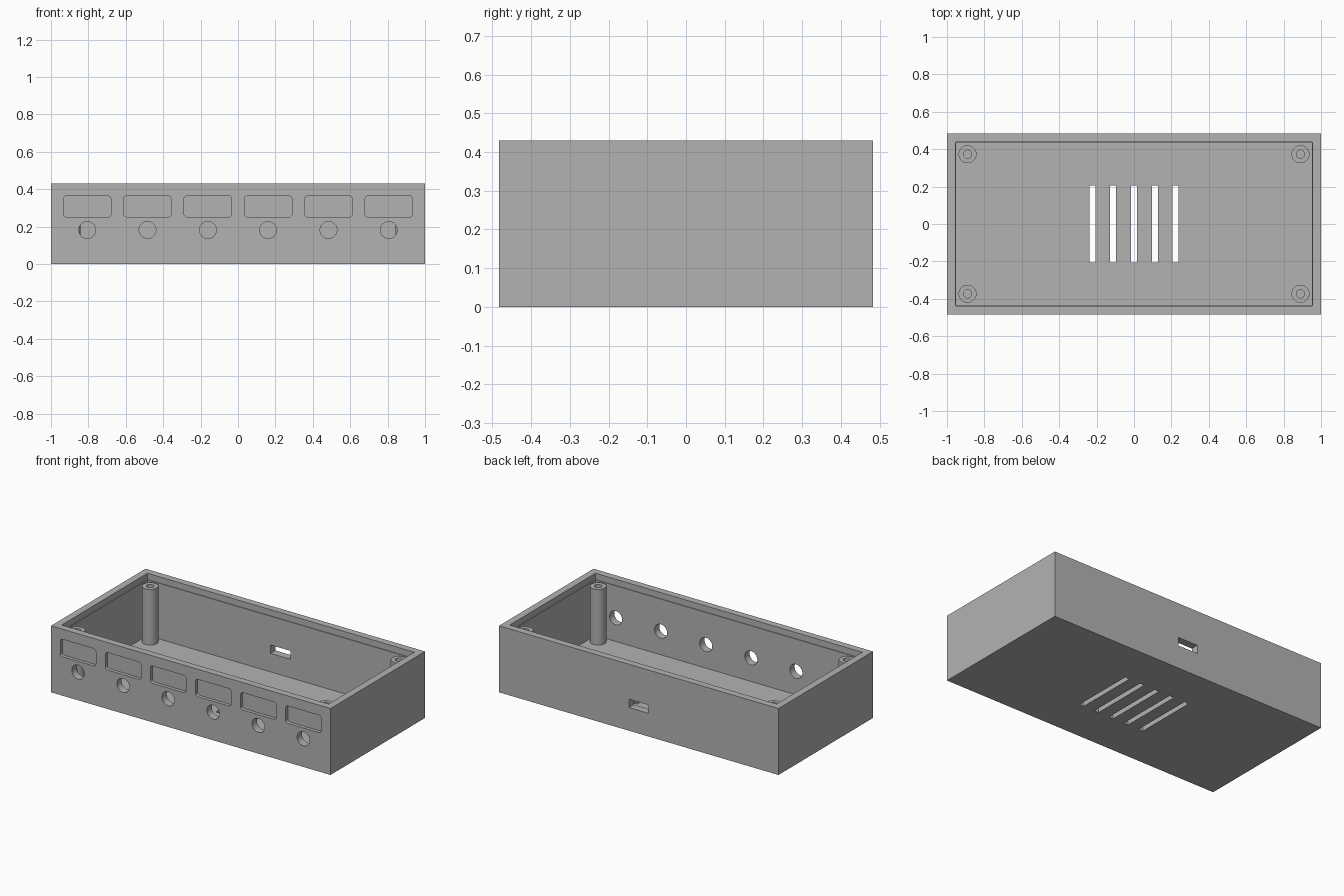
import bpy
import bmesh
from math import cos, sin, pi
from mathutils import Matrix, Vector

cube = bpy.data.objects.get("Cube")
if cube:
    bpy.data.objects.remove(cube, do_unlink=True)

WIDTH, DEPTH, HEIGHT = 2.0, 0.966, 0.43
WALL, FLOOR, LEDGE = 0.045, 0.03, 0.39

grey = bpy.data.materials.new("plain grey")
grey.use_nodes = True
grey.diffuse_color = (0.45, 0.45, 0.45, 1)
grey.node_tree.nodes["Principled BSDF"].inputs["Base Color"].default_value = (0.45, 0.45, 0.45, 1)


def make_object(name, bm):
    bmesh.ops.recalc_face_normals(bm, faces=bm.faces)
    mesh = bpy.data.meshes.new(name)
    bm.to_mesh(mesh)
    bm.free()
    mesh.materials.append(grey)
    obj = bpy.data.objects.new(name, mesh)
    bpy.context.collection.objects.link(obj)
    return obj


def add_box(bm, low, high):
    low, high = Vector(low), Vector(high)
    matrix = Matrix.Translation((low + high) / 2) @ Matrix.Diagonal((*(high - low), 1))
    bmesh.ops.create_cube(bm, size=1, matrix=matrix)


def add_prism(bm, outline, y0, y1):
    """Extrude an x-z outline along y."""
    face = bm.faces.new([bm.verts.new((x, y0, z)) for x, z in outline])
    extruded = bmesh.ops.extrude_face_region(bm, geom=[face])["geom"]
    moved = [v for v in extruded if isinstance(v, bmesh.types.BMVert)]
    bmesh.ops.translate(bm, verts=moved, vec=(0, y1 - y0, 0))


def rounded_outline(cx, cz, w, h, r, steps=6):
    points = []
    for quarter, (sx, sz) in enumerate([(1, 1), (-1, 1), (-1, -1), (1, -1)]):
        for i in range(steps + 1):
            a = (quarter + i / steps) * pi / 2
            points.append((cx + sx * (w / 2 - r) + r * cos(a), cz + sz * (h / 2 - r) + r * sin(a)))
    return points


def circle_outline(cx, cz, r, sides=48):
    return [(cx + r * cos(2 * pi * i / sides), cz + r * sin(2 * pi * i / sides)) for i in range(sides)]


def cut(target, name, bm):
    cutter = make_object(name, bm)
    mod = target.modifiers.new(name, "BOOLEAN")
    mod.operation, mod.solver, mod.object = "DIFFERENCE", "EXACT", cutter
    bpy.context.view_layer.objects.active = target
    bpy.ops.object.modifier_apply(modifier=mod.name)
    bpy.data.objects.remove(cutter, do_unlink=True)


# Open tray with a shallow lid ledge
bm = bmesh.new()
add_box(bm, (-WIDTH / 2, -DEPTH / 2, 0), (WIDTH / 2, DEPTH / 2, HEIGHT))
case = make_object("case_shell", bm)
for name, inset, base in (("cavity", WALL + 0.004, FLOOR), ("lid_recess", WALL, LEDGE)):
    x, y = WIDTH / 2 - inset, DEPTH / 2 - inset
    bm = bmesh.new()
    add_box(bm, (-x, -y, base), (x, y, HEIGHT + 0.1))
    cut(case, name, bm)

# Front label pockets and button holes
pockets, holes = bmesh.new(), bmesh.new()
front = -DEPTH / 2
for i in range(6):
    x = (i - 2.5) * 0.3225
    add_prism(pockets, rounded_outline(x, 0.308, 0.254, 0.112, 0.016), front - 0.05, front + 0.022)
    add_prism(holes, circle_outline(x, 0.182, 0.045), front - 0.05, front + 0.08)
cut(case, "label_pockets", pockets)
cut(case, "button_holes", holes)

# Floor vents and rear port
vents = bmesh.new()
for i in range(-2, 3):
    add_box(vents, (i * 0.111 - 0.016, -0.205, -0.1), (i * 0.111 + 0.016, 0.205, 0.1))
cut(case, "floor_vents", vents)
port = bmesh.new()
add_box(port, (-0.07, DEPTH / 2 - 0.1, 0.15), (0.07, DEPTH / 2 + 0.1, 0.204))
cut(case, "rear_port", port)


# Screw posts with blind bores, as a lathed profile
def screw_post(name, x, y, sides=32):
    profile = [(0.048, FLOOR), (0.048, LEDGE), (0.022, LEDGE), (0.022, FLOOR + 0.04)]
    bm = bmesh.new()
    rings = [[bm.verts.new((x + r * cos(2 * pi * i / sides), y + r * sin(2 * pi * i / sides), z))
              for i in range(sides)] for r, z in profile]
    for a, b in zip(rings, rings[1:]):
        for i in range(sides):
            j = (i + 1) % sides
            bm.faces.new((a[i], a[j], b[j], b[i]))
    bm.faces.new(rings[-1])
    bm.faces.new(rings[0])
    return make_object(name, bm)


parts = [case]
for side, sx in (("left", 1), ("right", -1)):
    for end, sy in (("front", -1), ("back", 1)):
        parts.append(screw_post(f"{end}_{side}_screw_post", sx * 0.89, sy * 0.373))

# Smooth round surfaces, crisp edges
bpy.ops.object.select_all(action="DESELECT")
for obj in parts:
    obj.select_set(True)
bpy.context.view_layer.objects.active = case
bpy.ops.object.shade_smooth_by_angle(angle=pi / 6)
